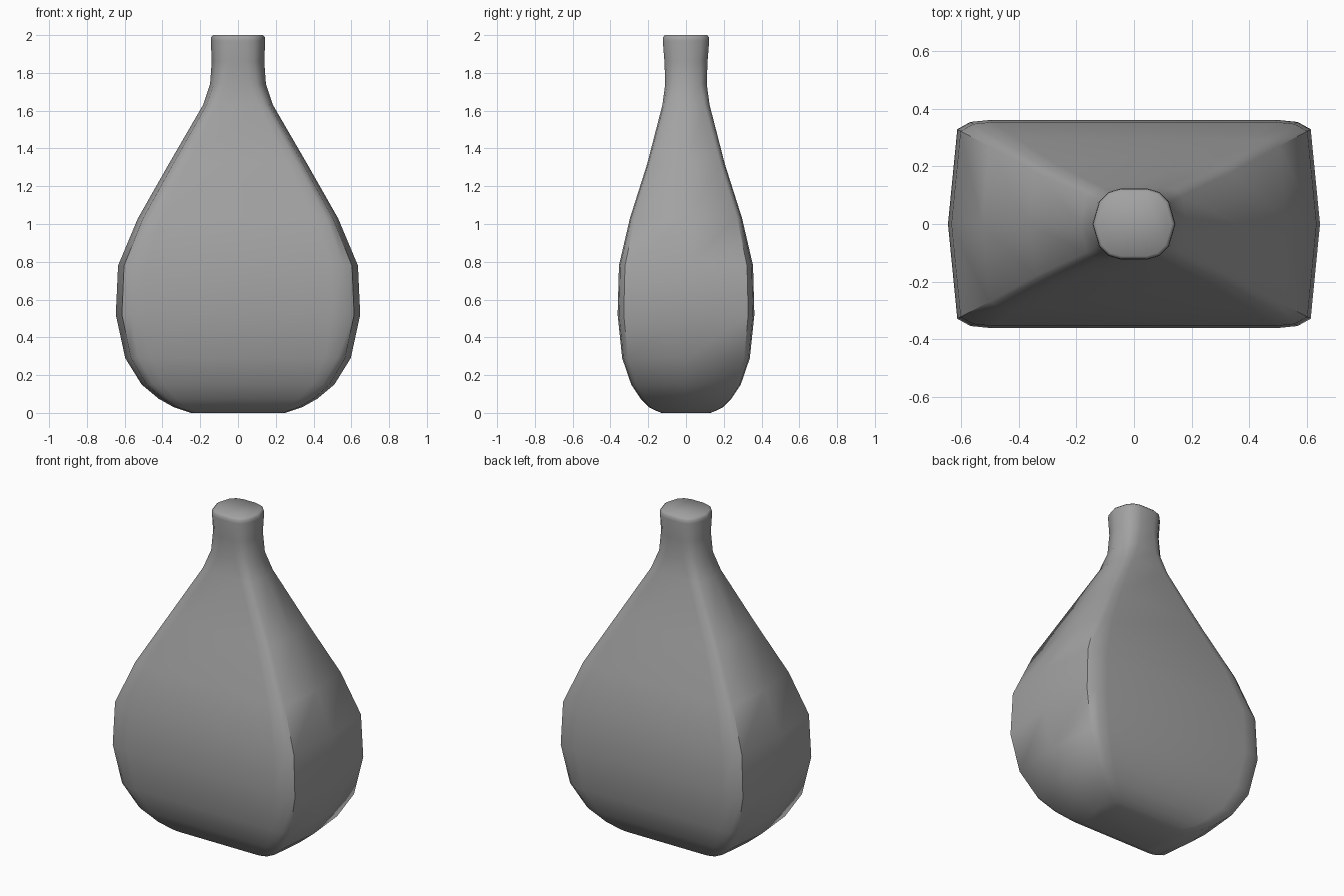
import bpy
import bmesh
import math

cube = bpy.data.objects.get("Cube")
if cube:
    bpy.data.objects.remove(cube, do_unlink=True)

# Plain grey material
grey = bpy.data.materials.new("warm_grey")
grey.use_nodes = True
colour = (0.36, 0.36, 0.36, 1)
grey.diffuse_color = colour
grey.node_tree.nodes["Principled BSDF"].inputs["Base Color"].default_value = colour

# Unit quarter sections: boxy body with bowed sides, and rounded neck
BODY = [(1, 0), (.95, .91), (.88, .98), (.77, 1)]
NECK = [(1, 0), (.84, .64), (.62, .9), (.33, 1)]

# Rings from base to lip: height, half width, half depth, neck roundness
RINGS = [
    (0, .25, .13, 0), (.01, .28, .155, 0), (.03, .34, .195, 0),
    (.075, .42, .24, 0), (.15, .51, .29, 0), (.29, .597, .338, 0),
    (.52, .647, .362, 0), (.78, .635, .355, 0), (1.03, .53, .297, 0),
    (1.32, .365, .205, .1), (1.63, .185, .125, .45), (1.74, .148, .11, .8),
    (1.86, .139, .114, 1), (1.97, .144, .123, 1), (1.99, .142, .121, 1),
    (2, .132, .112, 1),
]


def section(width, depth, roundness):
    """Full outline, mirrored from one blended quarter."""
    quarter = [(width * (b[0] + (n[0] - b[0]) * roundness),
                depth * (b[1] + (n[1] - b[1]) * roundness))
               for b, n in zip(BODY, NECK)]
    half = quarter + [(-x, y) for x, y in reversed(quarter)]
    return half + [(x, -y) for x, y in reversed(half[1:-1])]


# Bottle skin lofted through the rings, closed at both ends
bm = bmesh.new()
loops = [[bm.verts.new((x, y, z)) for x, y in section(w, d, r)]
         for z, w, d, r in RINGS]
for low, high in zip(loops, loops[1:]):
    for i in range(len(low)):
        j = (i + 1) % len(low)
        bm.faces.new((low[i], low[j], high[j], high[i]))
bm.faces.new(list(reversed(loops[0])))
bm.faces.new(loops[-1])
bmesh.ops.recalc_face_normals(bm, faces=bm.faces)

mesh = bpy.data.meshes.new("bottle")
bm.to_mesh(mesh)
bm.free()
mesh.materials.append(grey)
bottle = bpy.data.objects.new("bottle", mesh)
bpy.context.collection.objects.link(bottle)
bpy.context.view_layer.objects.active = bottle
bottle.select_set(True)
bpy.ops.object.shade_smooth_by_angle(angle=math.radians(50))
